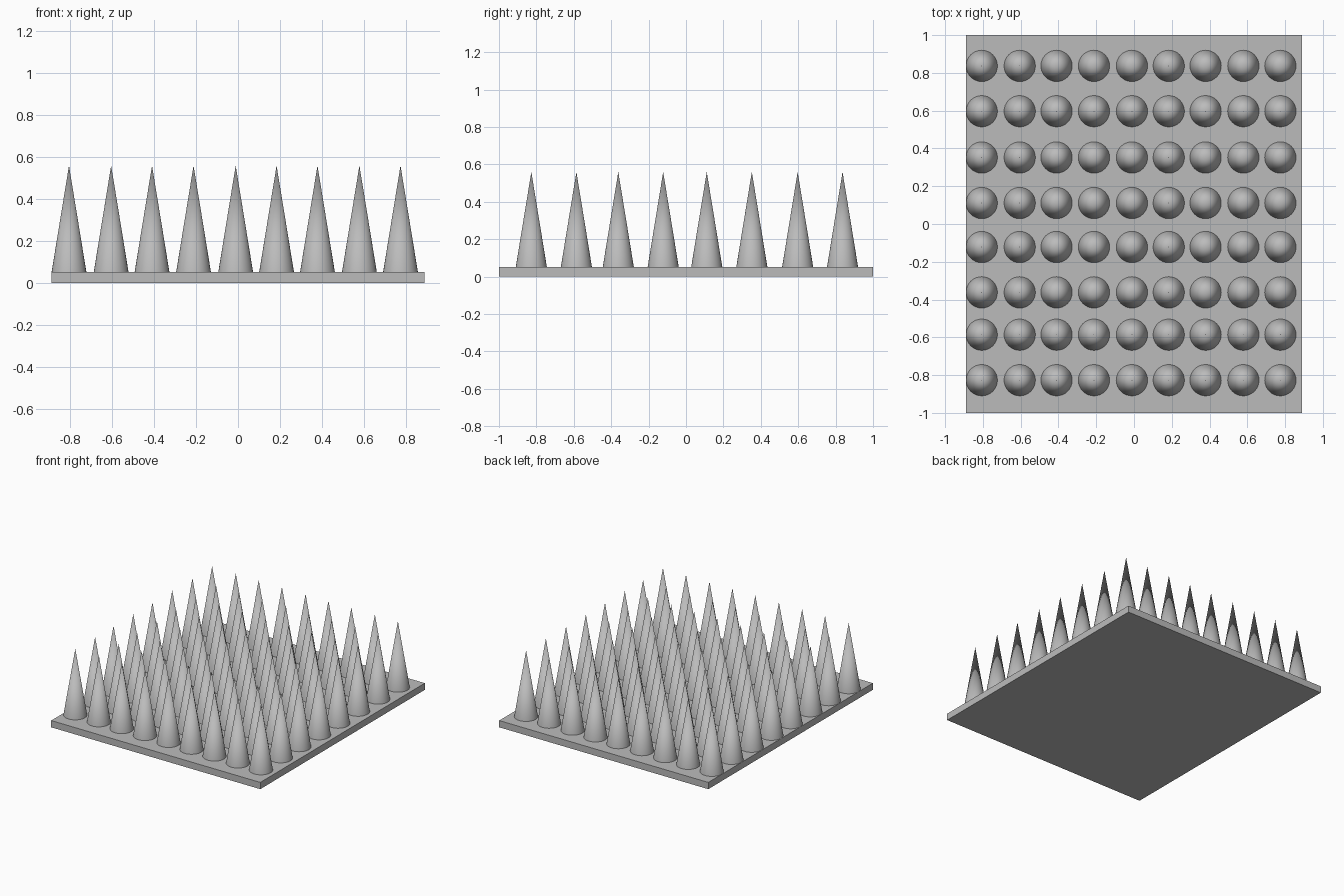
import bpy
import bmesh
import math
from mathutils import Matrix

cube = bpy.data.objects.get("Cube")
if cube:
    bpy.data.objects.remove(cube, do_unlink=True)

GREY = (0.5, 0.5, 0.5, 1)
grey = bpy.data.materials.new("plain grey")
grey.use_nodes = True
grey.diffuse_color = GREY
grey.node_tree.nodes["Principled BSDF"].inputs["Base Color"].default_value = GREY

PLATE_TOP, TIP, RADIUS = 0.052, 0.56, 0.083
COLUMNS = (-0.806, -0.605, -0.41, -0.212, -0.011, 0.184, 0.379, 0.579, 0.775)
ROWS = (-0.827, -0.586, -0.362, -0.122, 0.111, 0.352, 0.597, 0.837)


def finish(name, bm):
    mesh = bpy.data.meshes.new(name)
    bm.to_mesh(mesh)
    bm.free()
    mesh.materials.append(grey)
    obj = bpy.data.objects.new(name, mesh)
    bpy.context.collection.objects.link(obj)
    return obj


# Flat base plate
bm = bmesh.new()
bmesh.ops.create_cube(bm, size=1, matrix=Matrix.Translation((0, 0, PLATE_TOP / 2))
                      @ Matrix.Diagonal((1.78, 2, PLATE_TOP, 1)))
finish("base_plate", bm)

# Grid of pointed spikes
bm = bmesh.new()
for x in COLUMNS:
    for y in ROWS:
        bmesh.ops.create_cone(bm, cap_ends=True, segments=32, radius1=RADIUS, radius2=0,
                              depth=TIP - PLATE_TOP,
                              matrix=Matrix.Translation((x, y, (TIP + PLATE_TOP) / 2)))
bmesh.ops.remove_doubles(bm, verts=bm.verts, dist=0.0001)
spikes = finish("spikes", bm)
bpy.ops.object.select_all(action="DESELECT")
spikes.select_set(True)
bpy.context.view_layer.objects.active = spikes
bpy.ops.object.shade_smooth_by_angle(angle=math.radians(30))
